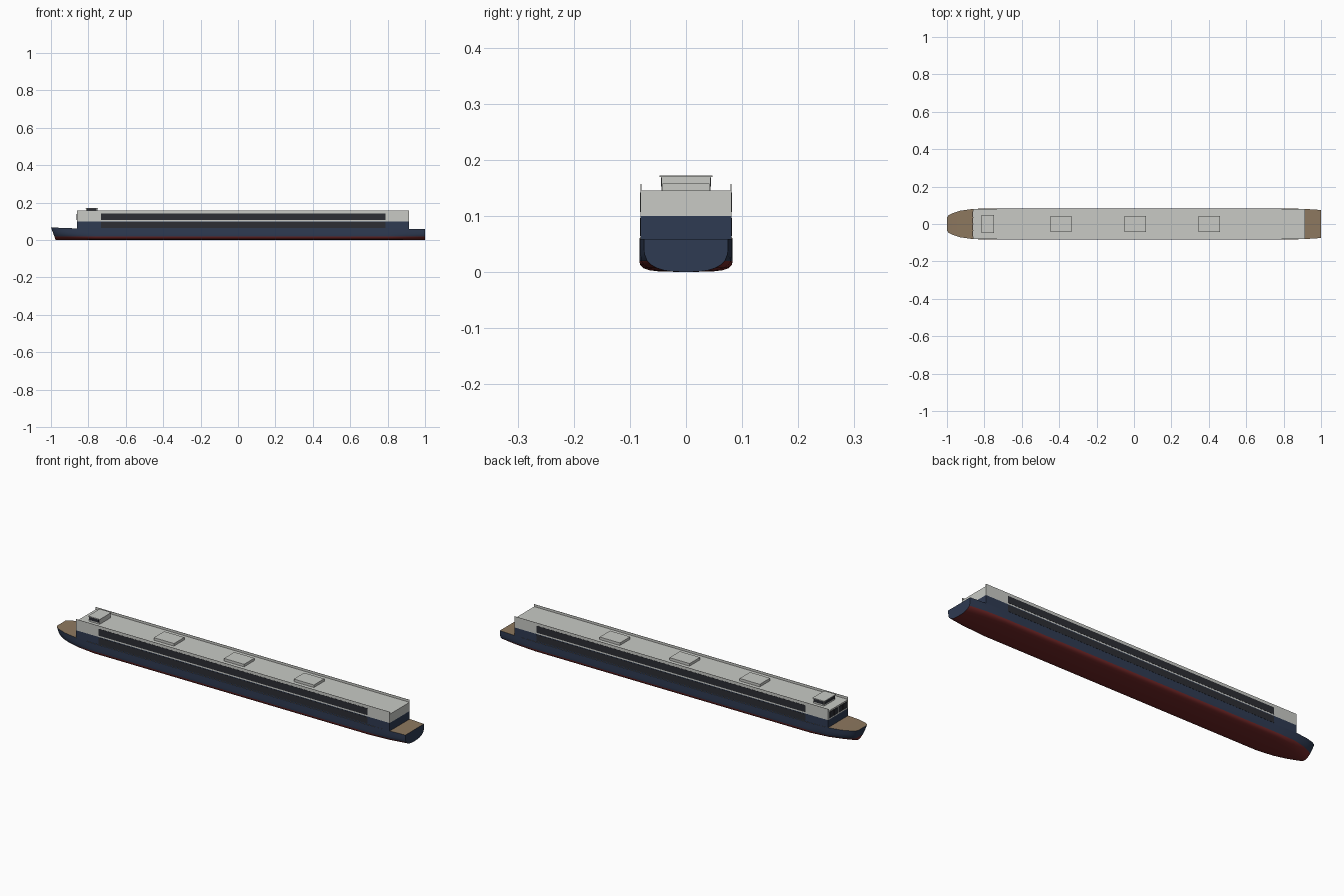
import bpy, bmesh

if "Cube" in bpy.data.objects:
    bpy.data.objects.remove(bpy.data.objects["Cube"])


def material(name, rgb):
    m = bpy.data.materials.new(name)
    m.diffuse_color = (*rgb, 1)
    m.use_nodes = True
    m.node_tree.nodes["Principled BSDF"].inputs["Base Color"].default_value = m.diffuse_color
    return m


NAVY = material("navy paint", (0.028, 0.043, 0.085))
RED = material("red antifouling", (0.17, 0.02, 0.02))
TAN = material("tan decking", (0.27, 0.19, 0.115))
GREY = material("pale grey paint", (0.58, 0.59, 0.56))
GLASS = material("dark glass", (0.025, 0.027, 0.034))


def box(name, x, y, z, mat):
    """Box from (min, max) ranges on each axis."""
    bm = bmesh.new()
    bmesh.ops.create_cube(bm, size=1)
    for v in bm.verts:
        v.co = [r[0] + (c + 0.5) * (r[1] - r[0]) for c, r in zip(v.co, (x, y, z))]
    return finish(name, bm, [mat])


def finish(name, bm, mats):
    me = bpy.data.meshes.new(name)
    bmesh.ops.recalc_face_normals(bm, faces=bm.faces)
    bm.to_mesh(me)
    bm.free()
    for m in mats:
        me.materials.append(m)
    ob = bpy.data.objects.new(name, me)
    bpy.context.collection.objects.link(ob)
    return ob


# Hull stations: x, half beam, sheer height, bilge depth, bilge fullness, rake at the keel
STATIONS = [
    (-1.00, 0.034, 0.068, 0.060, 2.2, 0.025),
    (-0.992, 0.046, 0.067, 0.058, 2.2, 0.024),
    (-0.97, 0.058, 0.066, 0.054, 2.3, 0.020),
    (-0.93, 0.071, 0.064, 0.046, 2.5, 0.014),
    (-0.86, 0.081, 0.062, 0.034, 3.0, 0.006),
    (-0.76, 0.083, 0.060, 0.022, 3.6, 0.0),
    (0.80, 0.083, 0.059, 0.022, 3.6, 0.0),
    (0.91, 0.081, 0.059, 0.032, 3.2, 0.0),
    (1.00, 0.075, 0.059, 0.044, 2.7, 0.0),
]
WATERLINE = 0.020
LEVELS = [0.0, 0.0008, 0.003, 0.007, 0.013, WATERLINE, 0.032, 0.045]


def section(x, beam, top, depth, n, rake):
    side = []
    for z in LEVELS + [top]:
        t = max(0.0, 1 - z / depth)
        side.append((x + rake * (1 - z / top), beam * (1 - t ** n) ** (1 / n), z))
    port = [(a, -b, c) for a, b, c in side[1:]]
    return port[::-1] + side


# Hull lofted through the stations, closed by deck, stem and transom
bm = bmesh.new()
rings = [[bm.verts.new(p) for p in section(*s)] for s in STATIONS]
for a, b in zip(rings, rings[1:]):
    for i in range(len(a) - 1):
        f = bm.faces.new((a[i], a[i + 1], b[i + 1], b[i]))
        mid = sum(v.co.z for v in f.verts) / 4
        f.material_index = 1 if mid < WATERLINE else 0
    bm.faces.new((a[0], a[-1], b[-1], b[0])).material_index = 2
bm.faces.new(rings[-1])
stem, count = rings[0], len(rings[0])
for i in range(count // 2):
    loop = [stem[i], stem[i + 1], stem[count - 2 - i], stem[count - 1 - i]]
    f = bm.faces.new(list(dict.fromkeys(loop)))
    f.material_index = 1 if max(v.co.z for v in f.verts) <= WATERLINE + 1e-5 else 0
hull = finish("hull", bm, [NAVY, RED, TAN])
bpy.context.view_layer.objects.active = hull
hull.select_set(True)
bpy.ops.object.shade_smooth_by_angle(angle=0.6)

# Two-tone passenger decks
X = (-0.861, 0.915)
box("lower_cabins", X, (-0.081, 0.081), (0.05, 0.10), NAVY)
box("upper_cabins", X, (-0.081, 0.081), (0.10, 0.145), GREY)

# Roof bulwarks and long window bands on both sides
for s, side in ((-1, "port"), (1, "starboard")):
    def outward(a, b):
        return tuple(sorted((s * a, s * b)))
    box(side + "_bulwark", X, outward(0.0795, 0.081), (0.144, 0.157), GREY)
    for name, z in (("lower", (0.064, 0.0965)), ("upper", (0.107, 0.142))):
        box(f"{side}_{name}_windows", (-0.733, 0.789), outward(0.08, 0.0818), z, GLASS)
    box(side + "_wheelhouse_window", (-0.808, -0.757), outward(0.043, 0.0448),
        (0.152, 0.168), GLASS)

# Forward lounge windows
for i in range(4):
    y = -0.068 + i * 0.035
    box("lounge_window", (-0.8625, -0.86), (y, y + 0.031), (0.107, 0.138), GLASS)

# Wheelhouse with overhanging roof
box("wheelhouse", (-0.812, -0.752), (-0.044, 0.044), (0.144, 0.170), GREY)
box("wheelhouse_roof", (-0.816, -0.749), (-0.047, 0.047), (0.169, 0.172), GREY)
for i in range(3):
    y = -0.041 + i * 0.028
    box("wheelhouse_front_window", (-0.8133, -0.811), (y, y + 0.026), (0.152, 0.168), GLASS)

# Raised skylights along the roof
for x in (-0.39, 0.007, 0.402):
    box("skylight", (x - 0.057, x + 0.057), (-0.042, 0.042), (0.144, 0.158), GREY)
